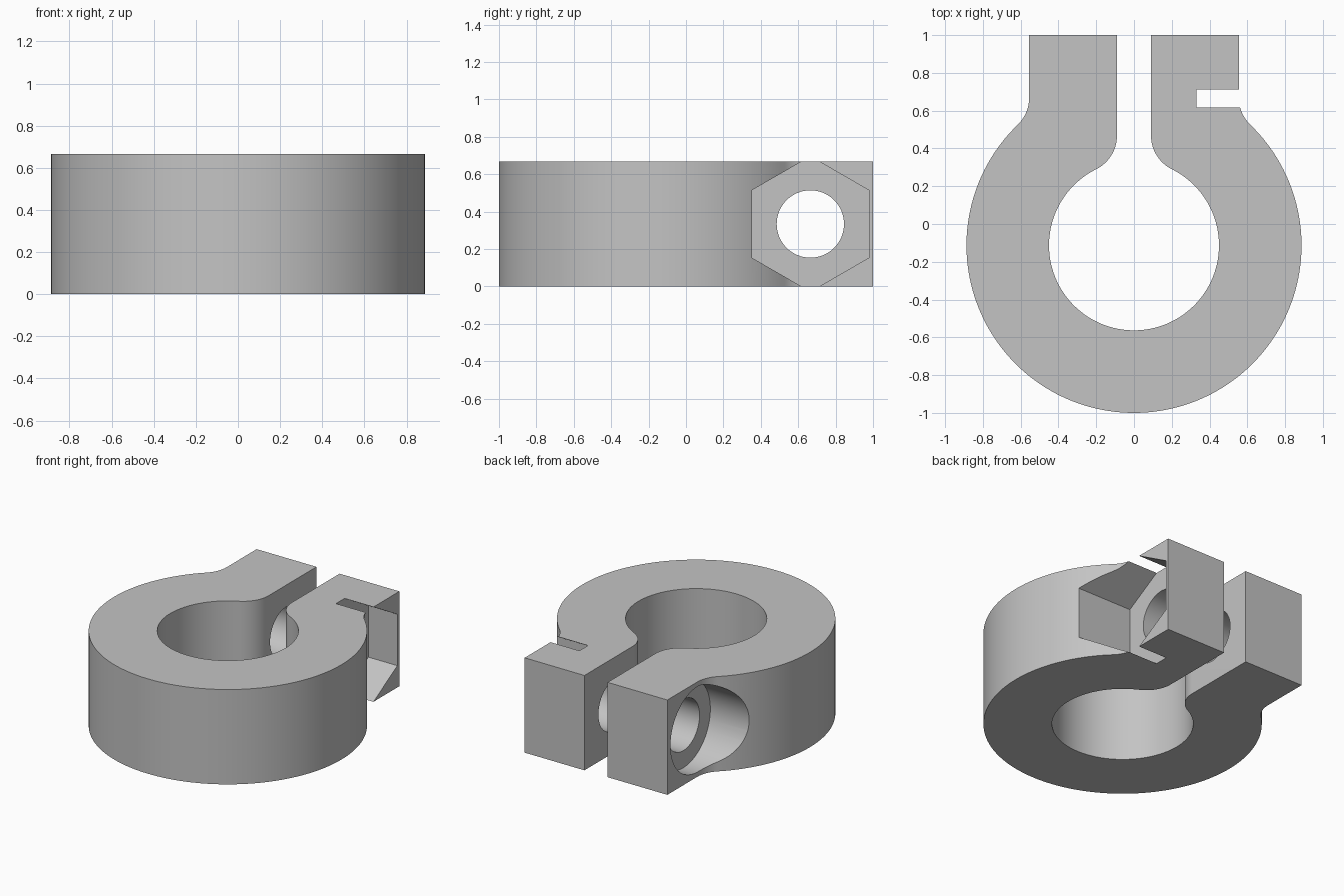
import bpy, bmesh
from math import atan2, cos, sin, pi, radians, sqrt
from mathutils import Matrix

cube = bpy.data.objects.get("Cube")
if cube:
    bpy.data.objects.remove(cube, do_unlink=True)

HEIGHT = 0.667
RING_Y, OUTER, INNER = -0.113, 0.887, 0.45
SLOT, EAR, FILLET = 0.09, 0.555, 0.2
BOLT_Y, BOLT_Z = 0.665, HEIGHT / 2

grey = bpy.data.materials.new("plain grey")
grey.use_nodes = True
grey.diffuse_color = (0.55, 0.55, 0.55, 1)
grey.node_tree.nodes["Principled BSDF"].inputs["Base Color"].default_value = grey.diffuse_color


def arc(cx, cy, r, a0, a1, n):
    return [(cx + r * cos(a0 + (a1 - a0) * i / n),
             cy + r * sin(a0 + (a1 - a0) * i / n)) for i in range(n + 1)]


def fillet(radius, wall):
    """Centre height of the fillet between a wall and a ring circle, and the ring angle it meets."""
    cx = wall + FILLET
    dy = sqrt((radius + FILLET) ** 2 - cx ** 2)
    return cx, RING_Y + dy, atan2(dy, cx)


def make_object(name, bm):
    mesh = bpy.data.meshes.new(name)
    bmesh.ops.recalc_face_normals(bm, faces=bm.faces)
    bm.to_mesh(mesh)
    bm.free()
    mesh.materials.append(grey)
    obj = bpy.data.objects.new(name, mesh)
    bpy.context.collection.objects.link(obj)
    return obj


# Right half of the clamp outline, from ring bottom outwards and back inside
ox, oy, oa = fillet(OUTER, EAR)
ix, iy, ia = fillet(INNER, SLOT)
half = arc(0, RING_Y, OUTER, -pi / 2, oa, 64)
half += arc(ox, oy, FILLET, oa + pi, pi, 10)[1:]
half += [(EAR, 1), (SLOT, 1)]
half += arc(ix, iy, FILLET, pi, ia + pi, 16)
half += arc(0, RING_Y, INNER, ia, -pi / 2, 56)[1:]
# Mirrored half continues round the other ear to close the loop
outline = half + [(-x, y) for x, y in reversed(half[1:-1])]

# Split at the bottom of the ring so each half is a simple prism, then weld
bm = bmesh.new()
for side in (1, -1):
    face = bm.faces.new([bm.verts.new((side * x, y, 0)) for x, y in half])
    grown = bmesh.ops.extrude_face_region(bm, geom=[face])["geom"]
    bmesh.ops.translate(bm, vec=(0, 0, HEIGHT),
                        verts=[g for g in grown if isinstance(g, bmesh.types.BMVert)])
seam = [f for f in bm.faces if all(abs(v.co.x) < 1e-5 for v in f.verts)]
bmesh.ops.delete(bm, geom=seam, context='FACES')
bmesh.ops.remove_doubles(bm, verts=bm.verts, dist=1e-5)
clamp = make_object("clamp_collar", bm)


def cut(name, radius, x0, x1, sides):
    """Bore a prism along x through the bolt axis."""
    bm = bmesh.new()
    place = Matrix.Translation(((x0 + x1) / 2, BOLT_Y, BOLT_Z)) @ Matrix.Rotation(pi / 2, 4, 'Y')
    bmesh.ops.create_cone(bm, cap_ends=True, segments=sides, radius1=radius,
                          radius2=radius, depth=x1 - x0, matrix=place)
    if sides == 6:
        # Points of the hexagon face up and down
        low, high = min(v.co.z for v in bm.verts), max(v.co.z for v in bm.verts)
        if high - low < 1.9 * radius:
            bmesh.ops.rotate(bm, verts=bm.verts, cent=(0, BOLT_Y, BOLT_Z),
                             matrix=Matrix.Rotation(pi / 6, 3, 'X'))
    cutter = make_object(name, bm)
    cutter.hide_render = True
    mod = clamp.modifiers.new(name, 'BOOLEAN')
    mod.operation, mod.solver, mod.object = 'DIFFERENCE', 'EXACT', cutter
    bpy.context.view_layer.objects.active = clamp
    bpy.ops.object.modifier_apply(modifier=name)
    bpy.data.objects.remove(cutter, do_unlink=True)


# Bolt hole, round bolt head recess and hexagonal nut pocket
cut("bolt_hole", 0.18, -1.2, 1.2, 64)
cut("bolt_head_recess", 0.3, -1.3, -0.445, 80)
cut("nut_pocket", 0.361, 0.33, 1.3, 6)

bpy.ops.object.select_all(action='DESELECT')
clamp.select_set(True)
bpy.context.view_layer.objects.active = clamp
bpy.ops.object.shade_smooth_by_angle(angle=radians(25))
